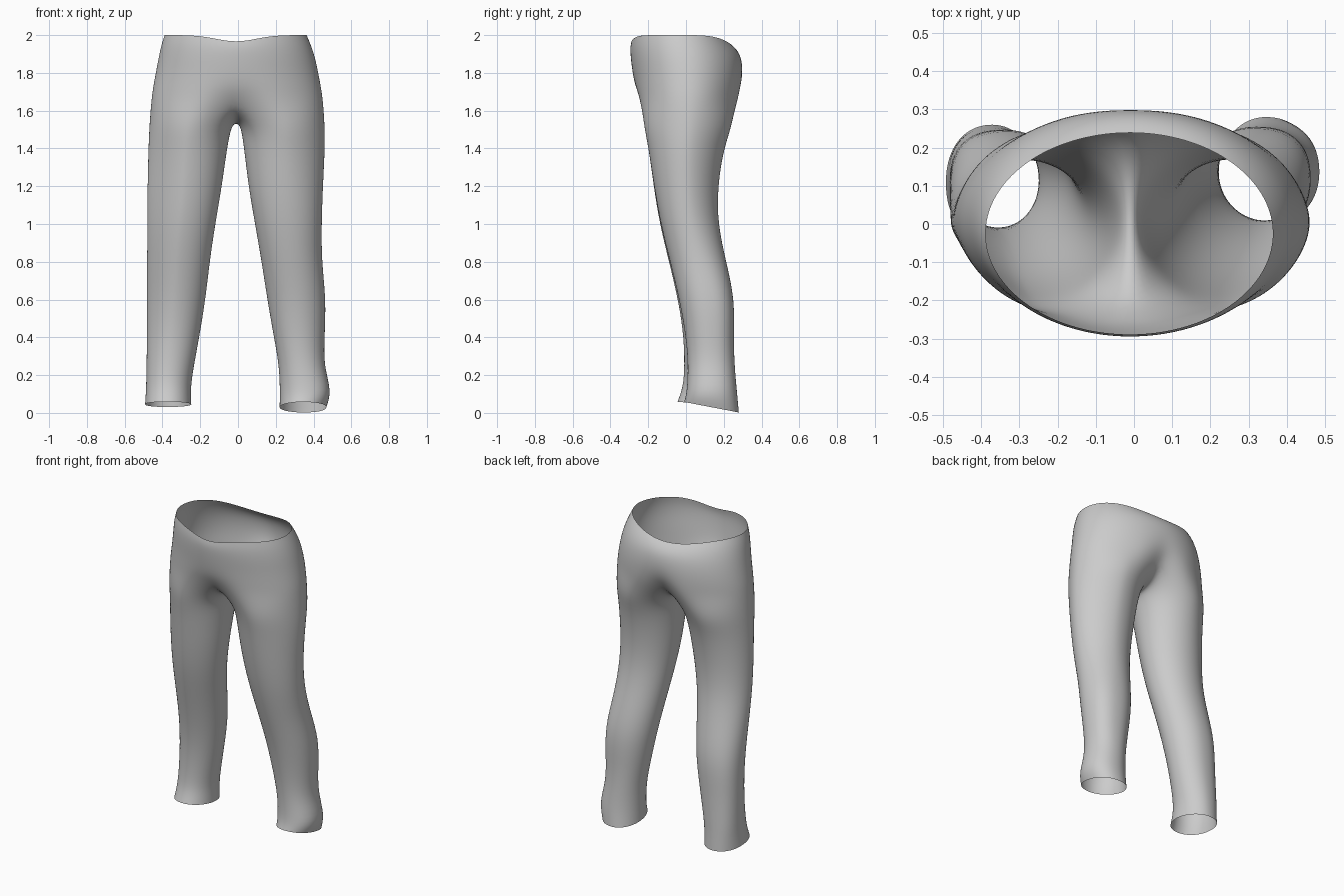
import bpy, bmesh, math

if "Cube" in bpy.data.objects:
    bpy.data.objects.remove(bpy.data.objects["Cube"])

# Pair of trousers: one open cloth shell lofted from waist to hems
HALF = 18          # segments of each body half ring
SEAM = 6           # segments of the seam between the legs
CX = -0.01         # x of the centre seam
GROW = 1.008       # makes up for the shrinkage of smoothing

# body rings: z, left x, right x, front y, back y, front dent, back cleft
BODY = [
    (2.00, -0.39, 0.365, -0.29, 0.24, 0.0, 0.0),
    (1.95, -0.407, 0.387, -0.297, 0.269, 0.0, 0.0),
    (1.88, -0.422, 0.41, -0.294, 0.295, 0.0, 0.0),
    (1.80, -0.437, 0.427, -0.284, 0.305, 0.0, 0.003),
    (1.72, -0.452, 0.442, -0.277, 0.302, 0.01, 0.018),
    (1.65, -0.461, 0.452, -0.272, 0.295, 0.045, 0.06),
]
# leg rings: z, outer x, inner x, front y, back y,
# roundness of the outer front and outer back corners
LEFT = [
    (1.52, -0.47, -0.035, -0.224, 0.245, 1.65, 1.8),
    (1.40, -0.475, -0.058, -0.198, 0.20, 1.5, 1.9),
    (1.20, -0.48, -0.085, -0.172, 0.168, 1.4, 2.0),
    (1.00, -0.48, -0.12, -0.14, 0.165, 1.45, 2.0),
    (0.80, -0.482, -0.15, -0.09, 0.207, 1.55, 2.1),
    (0.60, -0.482, -0.172, -0.042, 0.25, 1.65, 2.4),
    (0.40, -0.482, -0.205, -0.01, 0.245, 1.75, 2.4),
    (0.20, -0.485, -0.243, -0.008, 0.252, 2.0, 2.4),
    (0.12, -0.487, -0.25, -0.022, 0.255, 2.1, 2.3),
    (0.045, -0.492, -0.247, -0.045, 0.26, 2.2, 2.2),
]
RIGHT = [
    (1.52, 0.46, 0.015, -0.224, 0.245, 1.75, 1.7),
    (1.40, 0.461, 0.032, -0.198, 0.20, 1.8, 1.7),
    (1.20, 0.45, 0.055, -0.17, 0.168, 1.9, 1.75),
    (1.00, 0.443, 0.09, -0.135, 0.168, 2.0, 1.8),
    (0.80, 0.443, 0.125, -0.085, 0.213, 2.0, 2.1),
    (0.60, 0.467, 0.155, -0.035, 0.259, 2.0, 2.5),
    (0.40, 0.458, 0.19, 0.0, 0.252, 2.0, 2.4),
    (0.25, 0.454, 0.218, 0.012, 0.257, 2.1, 2.2),
    (0.11, 0.497, 0.222, 0.005, 0.27, 2.2, 2.2),
    (0.03, 0.467, 0.22, -0.01, 0.28, 2.2, 2.3),
]

bm = bmesh.new()


def body_ring(row):
    """Closed ring: front centre, right side, back centre, left side."""
    z, xl, xr, yf, yb, dent, cleft = row
    cy, ry, ring = (yf + yb) / 2, (yb - yf) / 2, []
    rim = max(0, (z - 1.9) / 0.1)      # waistband dips at front and back
    for i in range(2 * HALF):
        a = math.pi * i / HALF
        s, c = math.sin(a), math.cos(a)
        x = CX + s * ((xr - CX) if s > 0 else (CX - xl))
        y = cy - ry * c
        if c > 0:
            y += dent * math.exp(-((x - CX) / 0.12) ** 2)
            dip = 0.035 * math.exp(-((x - CX) / 0.14) ** 2)
        else:
            y -= cleft * math.exp(-((x - CX) / 0.08) ** 2)
            dip = 0.05 * c ** 4
        ring.append(bm.verts.new((x, y, z - dip * rim)))
    return ring


def power(v, p):
    return math.copysign(abs(v) ** (2 / p), v)


def leg_ring(row, s, hem):
    """Ring starting at the inner front, round the outside, back along the inside."""
    z, xo, xi, yf, yb, pf, pb = row
    cx, rx = (xo + xi) / 2, abs(xo - xi) / 2 * GROW
    cy, ry, n = (yf + yb) / 2, (yb - yf) / 2 * GROW, HALF + SEAM
    ring = []
    for i in range(n):
        t = math.radians(45) + 2 * math.pi * i / n
        # the inner thigh stays round, the outer corners follow the table
        q = 2 if math.cos(t) > 0 else pf if math.sin(t) > 0 else pb
        y = cy - ry * power(math.sin(t), q)
        tilt = -hem * (y - cy) / ry
        ring.append(bm.verts.new((cx - s * rx * power(math.cos(t), q), y, z + tilt)))
    return ring


def bridge(a, b, flip):
    for i in range(len(a)):
        j = (i + 1) % len(a)
        f = (a[i], b[i], b[j], a[j])
        bm.faces.new(f[::-1] if flip else f)


# Waist and hips
rings = [body_ring(r) for r in BODY]
for a, b in zip(rings, rings[1:]):
    bridge(a, b, False)
low = rings[-1]

# Crotch seam, hanging from back centre to front centre
back, front = low[HALF].co, low[0].co
seam = []
for k in range(1, SEAM):
    u = k / SEAM
    y = back.y + (front.y - back.y) * u + 0.005
    seam.append(bm.verts.new((CX, y, 1.65 - 0.118 * math.sin(math.pi * u) ** 0.75)))

# Legs
for s, rows, hem in ((-1, LEFT, 0.014), (1, RIGHT, 0.028)):
    half = [low[(s * i) % (2 * HALF)] for i in range(HALF + 1)]
    prev = half + seam
    for k, row in enumerate(rows):
        ring = leg_ring(row, s, hem if k == len(rows) - 1 else 0)
        bridge(prev, ring, s < 0)
        prev = ring

bmesh.ops.recalc_face_normals(bm, faces=bm.faces)
mesh = bpy.data.meshes.new("trousers")
bm.to_mesh(mesh)
bm.free()
trousers = bpy.data.objects.new("trousers", mesh)
bpy.context.collection.objects.link(trousers)

# Plain grey cloth
cloth = bpy.data.materials.new("grey_cloth")
cloth.diffuse_color = (0.6, 0.6, 0.6, 1)
cloth.use_nodes = True
cloth.node_tree.nodes["Principled BSDF"].inputs["Base Color"].default_value = cloth.diffuse_color
mesh.materials.append(cloth)

# Smooth surface
for p in mesh.polygons:
    p.use_smooth = True
sub = trousers.modifiers.new("smooth", 'SUBSURF')
sub.levels = sub.render_levels = 2
